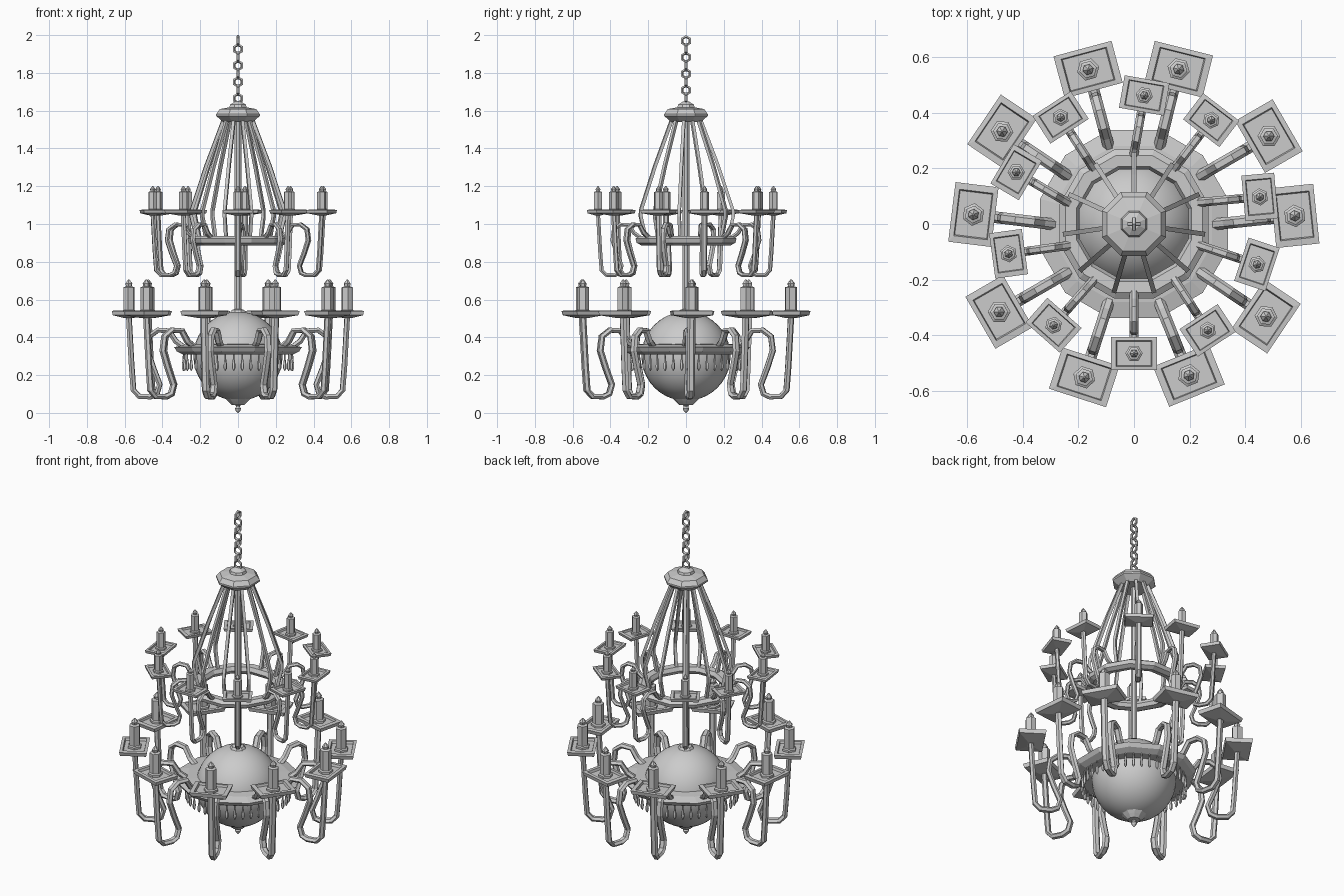
import bpy, bmesh
from math import sin, cos, pi, radians
from mathutils import Matrix, Vector

if "Cube" in bpy.data.objects:
    bpy.data.objects.remove(bpy.data.objects["Cube"])


def finish(name, bm, smooth=False):
    bmesh.ops.recalc_face_normals(bm, faces=bm.faces)
    me = bpy.data.meshes.new(name)
    bm.to_mesh(me)
    bm.free()
    for p in me.polygons:
        p.use_smooth = smooth
    ob = bpy.data.objects.new(name, me)
    bpy.context.collection.objects.link(ob)
    return ob


def loft(bm, rings, closed=False):
    """Skin a list of equal-length vertex loops; cap the ends if open."""
    loops = [[bm.verts.new(p) for p in r] for r in rings]
    n = len(loops[0])
    pairs = list(zip(loops, loops[1:]))
    if closed:
        pairs.append((loops[-1], loops[0]))
    for a, b in pairs:
        for i in range(n):
            j = (i + 1) % n
            bm.faces.new((a[i], a[j], b[j], b[i]))
    if not closed:
        bm.faces.new(loops[0])
        bm.faces.new(loops[-1])


def lathe(bm, profile, sides, M=Matrix(), closed=False, turn=0.5):
    rings = [[M @ Vector((r * cos(2 * pi * (i + turn) / sides),
                          r * sin(2 * pi * (i + turn) / sides), z))
              for i in range(sides)] for r, z in profile]
    loft(bm, rings, closed)


def sweep(bm, path, section, M, closed=False):
    """Sweep a (normal, sideways) section along a path lying in the xz plane."""
    pts = [Vector((x, 0, z)) for x, z in path]
    n = len(pts)
    rings = []
    for i, p in enumerate(pts):
        a = pts[(i - 1) % n] if closed or i > 0 else p
        b = pts[(i + 1) % n] if closed or i < n - 1 else p
        t = (b - a).normalized()
        nor = Vector((t.z, 0, -t.x))
        rings.append([M @ (p + nor * u + Vector((0, v, 0))) for u, v in section])
    loft(bm, rings, closed)


def hexagon(ru, rv, n=6):
    return [(ru * cos(2 * pi * (i + .5) / n), rv * sin(2 * pi * (i + .5) / n)) for i in range(n)]


def rot(deg):
    return Matrix.Rotation(radians(deg), 4, 'Z')


# candle arm, measured from where it meets its ring
ARM = [(-.01, 0), (.03, .03), (.065, .085), (.125, .088), (.17, .055), (.18, -.02),
       (.15, -.11), (.115, -.2), (.13, -.25), (.165, -.265), (.225, -.262), (.255, -.23),
       (.265, -.1), (.28, .165)]


def candle_arms(label, base, offsets, ring_r, ring_z, scale):
    for k, off in enumerate(offsets):
        M = (rot(base + 36 * k) @ Matrix.Translation((ring_r, 0, ring_z))
             @ rot(off * 2) @ Matrix.Scale(scale, 4))
        bm = bmesh.new()
        sweep(bm, ARM, hexagon(.016, .021), M)
        finish(f"{label}_arm_{k + 1}", bm)
        # rectangular drip tray with a sunken middle
        bm = bmesh.new()
        rings = [[M @ Vector((.28 + sx * .078 * s, sy * .108 * s, z))
                  for sx, sy in ((-1, -1), (1, -1), (1, 1), (-1, 1))]
                 for s, z in ((.25, .152), (.94, .167), (1, .190), (.78, .192), (.74, .178))]
        loft(bm, rings)
        finish(f"{label}_tray_{k + 1}", bm)
        # hexagonal candle with pointed flame
        bm = bmesh.new()
        C = M @ Matrix.Translation((.28, 0, 0))
        lathe(bm, [(.041, .17), (.041, .19), (.032, .195), (.032, .315), (.016, .32),
                   (.02, .335), (.003, .357)], 6, C)
        finish(f"{label}_candle_{k + 1}", bm)


candle_arms("lower", 0, [3, -3, 2, -1.5, 1, -3.5, -3, 0, 2, 1], .30, .35, 1.0)
candle_arms("upper", 18, [-6.4, -.7, -5, -1.6, -6.3, -5.1, -2.7, 0, -1.4, -.2], .253, .93, .76)

# globe body
bm = bmesh.new()
bmesh.ops.create_uvsphere(bm, u_segments=32, v_segments=20, radius=.236,
                          matrix=Matrix.Translation((0, 0, .3)))
finish("globe", bm, True)

# finial under the globe
bm = bmesh.new()
lathe(bm, [(.075, .08), (.055, .06), (.035, .042), (.012, .04), (.012, .03), (.017, .022),
           (.012, .01), (.003, 0)], 10)
finish("bottom_finial", bm)

# lower ring around the globe
bm = bmesh.new()
lathe(bm, [(.22, .365), (.29, .362), (.35, .348), (.335, .325), (.30, .308), (.22, .31)],
      12, closed=True)
finish("lower_ring", bm)

# hanging drops below the lower ring
bm = bmesh.new()
for i in range(40):
    M = rot(9 * i + 4.5) @ Matrix.Translation((.29, 0, 0))
    lathe(bm, [(.003, .315), (.005, .285), (.010, .25), (.009, .235), (.002, .222)], 5, M)
finish("drops", bm)

# upper ring
bm = bmesh.new()
lathe(bm, [(.215, .935), (.255, .937), (.277, .922), (.27, .9), (.245, .887), (.215, .892),
           (.203, .912)], 12, closed=True)
finish("upper_ring", bm)

# centre rod with collar on the globe
bm = bmesh.new()
lathe(bm, [(.05, .525), (.035, .545), (.019, .55), (.019, 1.56)], 8)
finish("centre_rod", bm)

# bent suspension bars
bm = bmesh.new()
for i in range(11):
    sweep(bm, [(.075, 1.56), (.17, 1.31), (.25, 1.07), (.25, 1.04), (.222, .92)],
          hexagon(.012, .012, 4), rot(90 + i * 360 / 11))
finish("suspension_bars", bm)

# canopy
bm = bmesh.new()
lathe(bm, [(.085, 1.54), (.125, 1.572), (.125, 1.582), (.105, 1.608), (.05, 1.618),
           (.045, 1.632), (.018, 1.648)], 8)
finish("canopy", bm)

# chain of alternating links
bm = bmesh.new()
for i in range(8):
    M = Matrix.Translation((0, 0, 1.665 + i * .0435)) @ rot(90 * i)
    path = [(-.02, -.012), (0, -.024), (.02, -.012), (.02, .012), (0, .024), (-.02, .012)]
    sweep(bm, path, hexagon(.008, .008, 5), M, closed=True)
finish("chain", bm)
